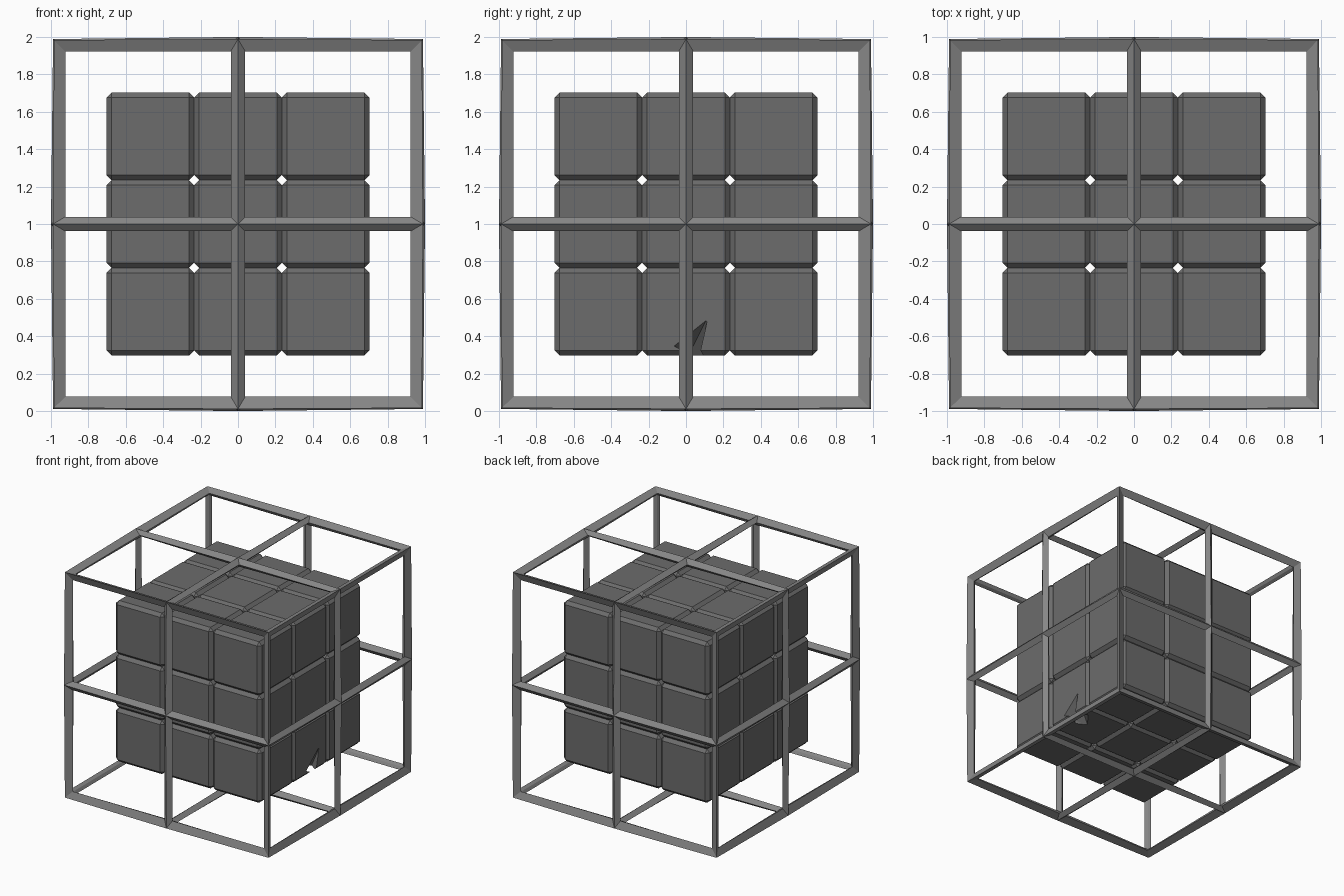
import bpy, bmesh
from mathutils import Vector

if "Cube" in bpy.data.objects:
    bpy.data.objects.remove(bpy.data.objects["Cube"])

S = 0.9615      # half size of the cage
P = 0.4687      # pitch and size of the small blocks


def grey(name, value):
    mat = bpy.data.materials.new(name)
    mat.diffuse_color = (value, value, value, 1)
    mat.use_nodes = True
    mat.node_tree.nodes["Principled BSDF"].inputs["Base Color"].default_value = mat.diffuse_color
    return mat


def new_object(name, bm, mat=None):
    mesh = bpy.data.meshes.new(name)
    bm.to_mesh(mesh)
    bm.free()
    if mat:
        mesh.materials.append(mat)
    ob = bpy.data.objects.new(name, mesh)
    bpy.context.collection.objects.link(ob)
    return ob


bar_grey = grey("bar_grey", 0.24)
block_grey = grey("block_grey", 0.15)

# outer cage: cube split once per edge, turned into diamond-section bars
bm = bmesh.new()
bmesh.ops.create_cube(bm, size=2 * S)
bmesh.ops.subdivide_edges(bm, edges=bm.edges[:], cuts=1, use_grid_fill=True)
cage = new_object("cage", bm, bar_grey)
cage.location.z = 1
wire = cage.modifiers.new("bars", 'WIREFRAME')
wire.thickness = 0.077
wire.offset = 0

# one chamfered block mesh shared by the 3 x 3 x 3 stack
bm = bmesh.new()
bmesh.ops.create_cube(bm, size=P)
bmesh.ops.bevel(bm, geom=bm.edges[:], offset=0.027, segments=1,
                affect='EDGES', profile=0.5)
first = new_object("block", bm, block_grey)
block_mesh = first.data
bpy.data.objects.remove(first)

for i in (-1, 0, 1):
    for j in (-1, 0, 1):
        for k in (-1, 0, 1):
            chipped = (i, j, k) == (1, 0, -1)
            ob = bpy.data.objects.new("chipped_block" if chipped else "block",
                                      block_mesh)
            ob.location = (i * P, j * P, 1 + k * P)
            bpy.context.collection.objects.link(ob)
            if chipped:
                damaged = ob

# chip: small angular notch running from the right face out of the underside
bm = bmesh.new()
for co in [(0.71, 0.11, 0.49), (0.71, -0.065, 0.35), (0.71, 0.065, 0.29),
           (0.61, 0.14, 0.29), (0.51, 0.01, 0.29), (0.59, -0.03, 0.29)]:
    bm.verts.new(Vector(co))
bmesh.ops.convex_hull(bm, input=bm.verts[:])
bmesh.ops.recalc_face_normals(bm, faces=bm.faces[:])
cutter = new_object("chip_cutter", bm, block_grey)
cutter.hide_render = True
cutter.display_type = 'WIRE'
cut = damaged.modifiers.new("chip", 'BOOLEAN')
cut.operation = 'DIFFERENCE'
cut.object = cutter
cut.solver = 'EXACT'
